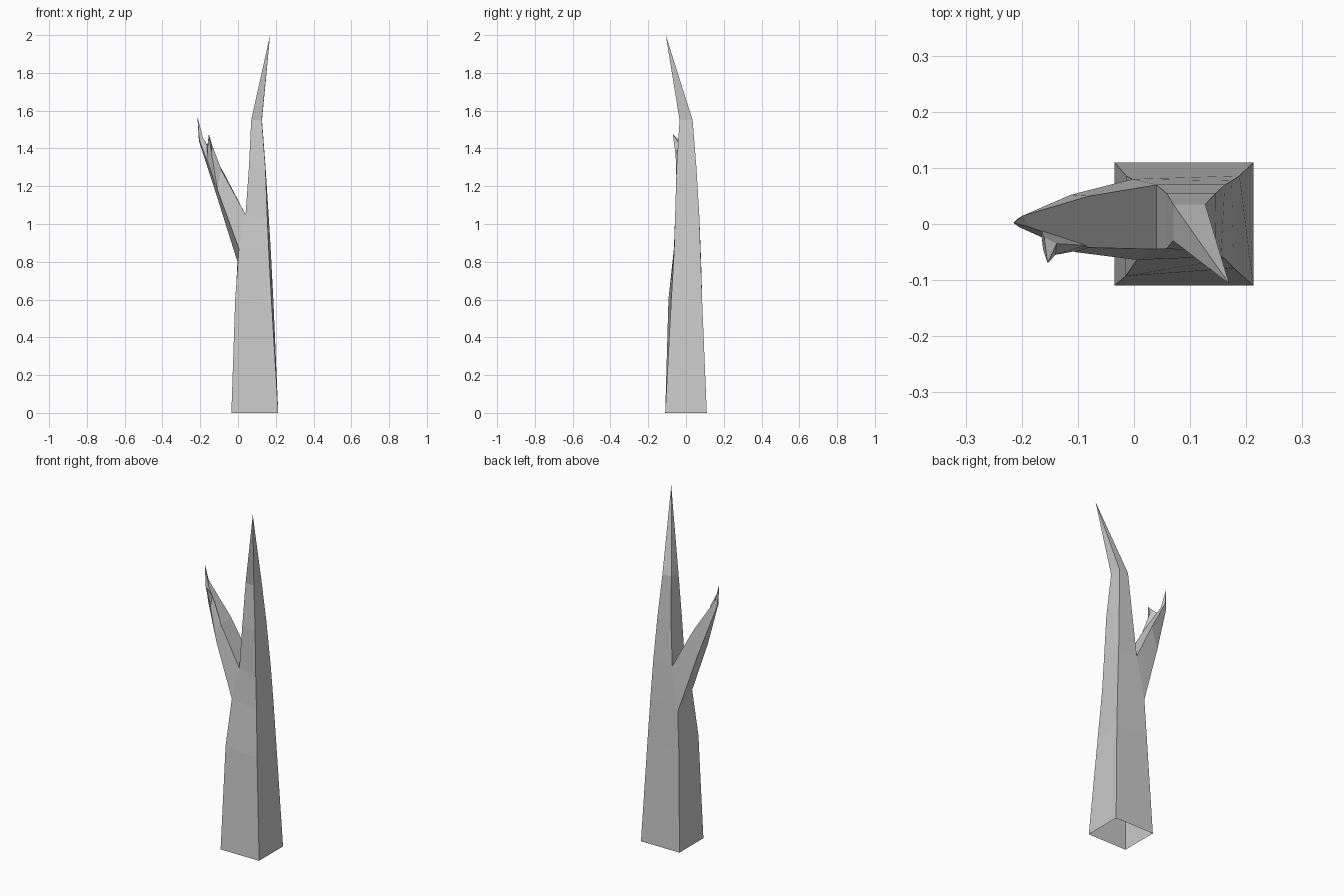
import bpy, bmesh


def make_object(name, bm):
    bmesh.ops.recalc_face_normals(bm, faces=bm.faces)
    mesh = bpy.data.meshes.new(name)
    bm.to_mesh(mesh)
    bm.free()
    obj = bpy.data.objects.new(name, mesh)
    bpy.context.collection.objects.link(obj)


def ring(bm, points):
    return [bm.verts.new(p) for p in points]


def bridge(bm, a, b, skip=()):
    for i in range(4):
        if i not in skip:
            j = (i + 1) % 4
            bm.faces.new((a[i], a[j], b[j], b[i]))


def cap_to_tip(bm, a, tip):
    t = bm.verts.new(tip)
    for i in range(4):
        bm.faces.new((a[i], a[(i + 1) % 4], t))


# Trunk: four-sided rings (front left, front right, back right, back left), open base
bm = bmesh.new()
trunk = [ring(bm, r) for r in (
    [(-.035, -.11, 0), (.213, -.11, 0), (.213, .11, 0), (-.035, .11, 0)],
    [(-.015, -.093, .6), (.178, -.079, .58), (.188, .086, .58), (-.014, .086, .58)],
    [(.005, -.064, .87), (.163, -.063, .85), (.174, .077, .85), (-.003, .08, .80)],
    [(.04, -.045, 1.05), (.155, -.058, 1.03), (.162, .07, 1.05), (.04, .07, 1.05)],
    [(.058, -.044, 1.3), (.145, -.05, 1.3), (.146, .055, 1.3), (.058, .055, 1.3)],
    [(.07, -.03, 1.55), (.126, -.034, 1.55), (.127, .035, 1.55), (.07, .035, 1.55)],
)]
for k in range(5):
    bridge(bm, trunk[k], trunk[k + 1], skip=(3,) if k == 2 else ())
cap_to_tip(bm, trunk[5], (.17, -.107, 2))

# Side branch grows out of the gap left in the trunk
root = [trunk[2][0], trunk[2][3], trunk[3][3], trunk[3][0]]
mid = ring(bm, [(-.105, -.05, 1.17), (-.113, .052, 1.15), (-.08, .05, 1.28), (-.08, -.042, 1.27)])
end = ring(bm, [(-.204, -.006, 1.445), (-.207, .01, 1.44), (-.198, .015, 1.475), (-.185, -.006, 1.455)])
bridge(bm, root, mid)
bridge(bm, mid, end)
cap_to_tip(bm, end, (-.215, .002, 1.57))
make_object("trunk_with_branch", bm)

# Small twig on the front of the branch
bm = bmesh.new()
low = ring(bm, [(-.108, -.049, 1.18), (-.165, -.02, 1.34), (-.165, -.012, 1.42), (-.085, -.038, 1.28)])
top = ring(bm, [(-.14, -.055, 1.37), (-.162, -.045, 1.39), (-.16, -.024, 1.43), (-.138, -.035, 1.42)])
bridge(bm, low, top)
cap_to_tip(bm, top, (-.154, -.07, 1.477))
make_object("twig", bm)
